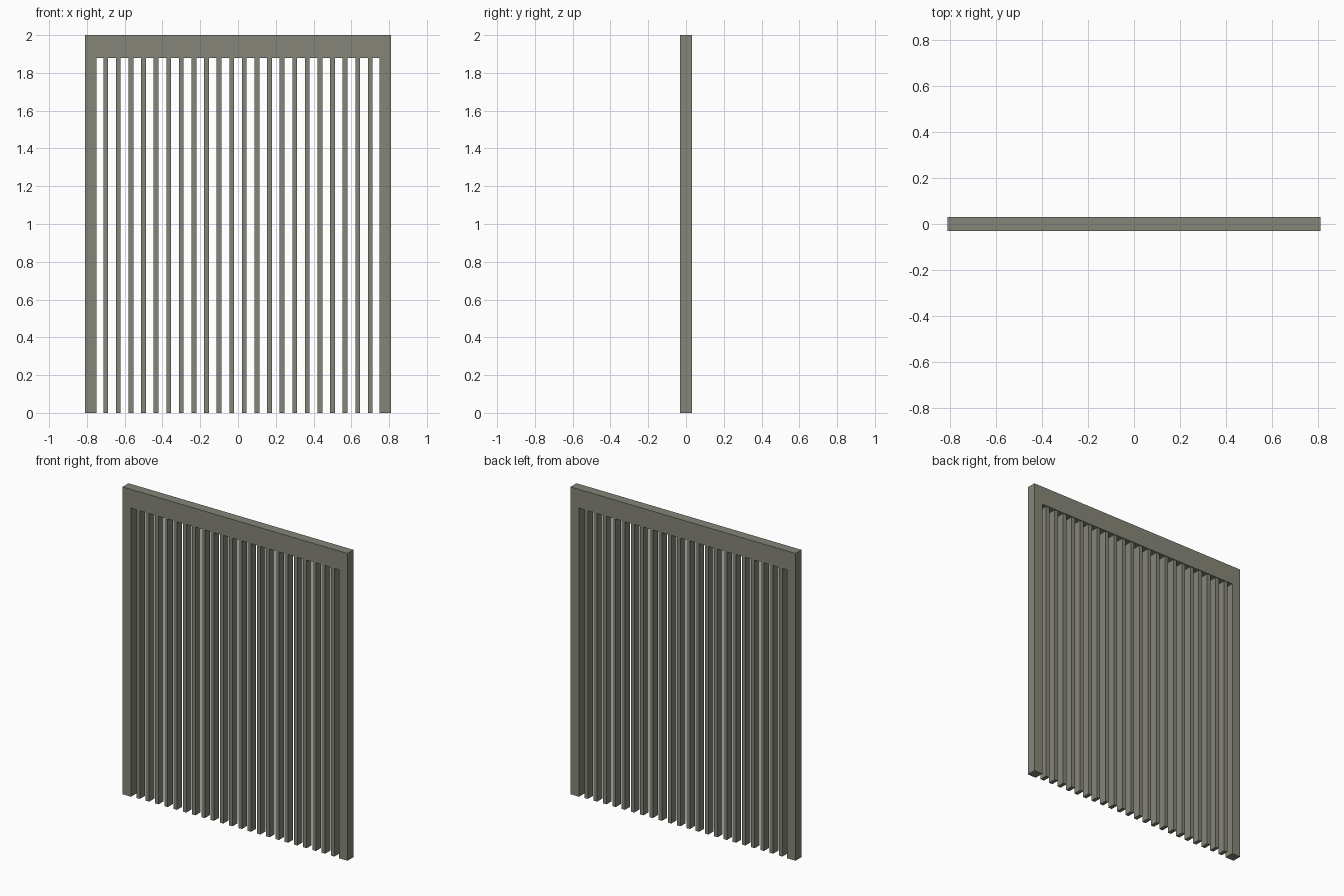
import bpy
import bmesh

cube = bpy.data.objects.get("Cube")
if cube:
    bpy.data.objects.remove(cube, do_unlink=True)

# Overall sizes
HALF_W, INNER_W = 0.81, 0.748
HEIGHT, RAIL_Z = 2.0, 1.878
DEPTH = 0.062
SLATS, PITCH = 22, 0.0667
SLAT_W, SLAT_D = 0.025, 0.052

# Grey olive paint
paint = bpy.data.materials.new("olive_grey")
paint.use_nodes = True
colour = (0.235, 0.235, 0.19, 1)
paint.diffuse_color = colour
paint.node_tree.nodes["Principled BSDF"].inputs["Base Color"].default_value = colour


def extrude_outline(name, outline, depth):
    """Extrude an x-z outline along y, centred on y = 0."""
    bm = bmesh.new()
    face = bm.faces.new([bm.verts.new((x, -depth / 2, z)) for x, z in outline])
    result = bmesh.ops.extrude_face_region(bm, geom=[face])
    verts = [v for v in result["geom"] if isinstance(v, bmesh.types.BMVert)]
    bmesh.ops.translate(bm, verts=verts, vec=(0, depth, 0))
    bmesh.ops.recalc_face_normals(bm, faces=bm.faces)
    mesh = bpy.data.meshes.new(name)
    bm.to_mesh(mesh)
    bm.free()
    mesh.materials.append(paint)
    obj = bpy.data.objects.new(name, mesh)
    bpy.context.collection.objects.link(obj)
    return obj


# Frame: two posts joined by a top rail, open at the bottom
half = [(HALF_W, HEIGHT), (HALF_W, 0), (INNER_W, 0), (INNER_W, RAIL_Z)]
mirrored = [(-x, z) for x, z in reversed(half)]
extrude_outline("frame", half + mirrored, DEPTH)

# Vertical slats hanging from the rail
for i in range(SLATS):
    x = (i - (SLATS - 1) / 2) * PITCH
    left, right = x - SLAT_W / 2, x + SLAT_W / 2
    extrude_outline(f"slat_{i + 1}",
                    [(left, 0), (right, 0), (right, RAIL_Z), (left, RAIL_Z)], SLAT_D)
